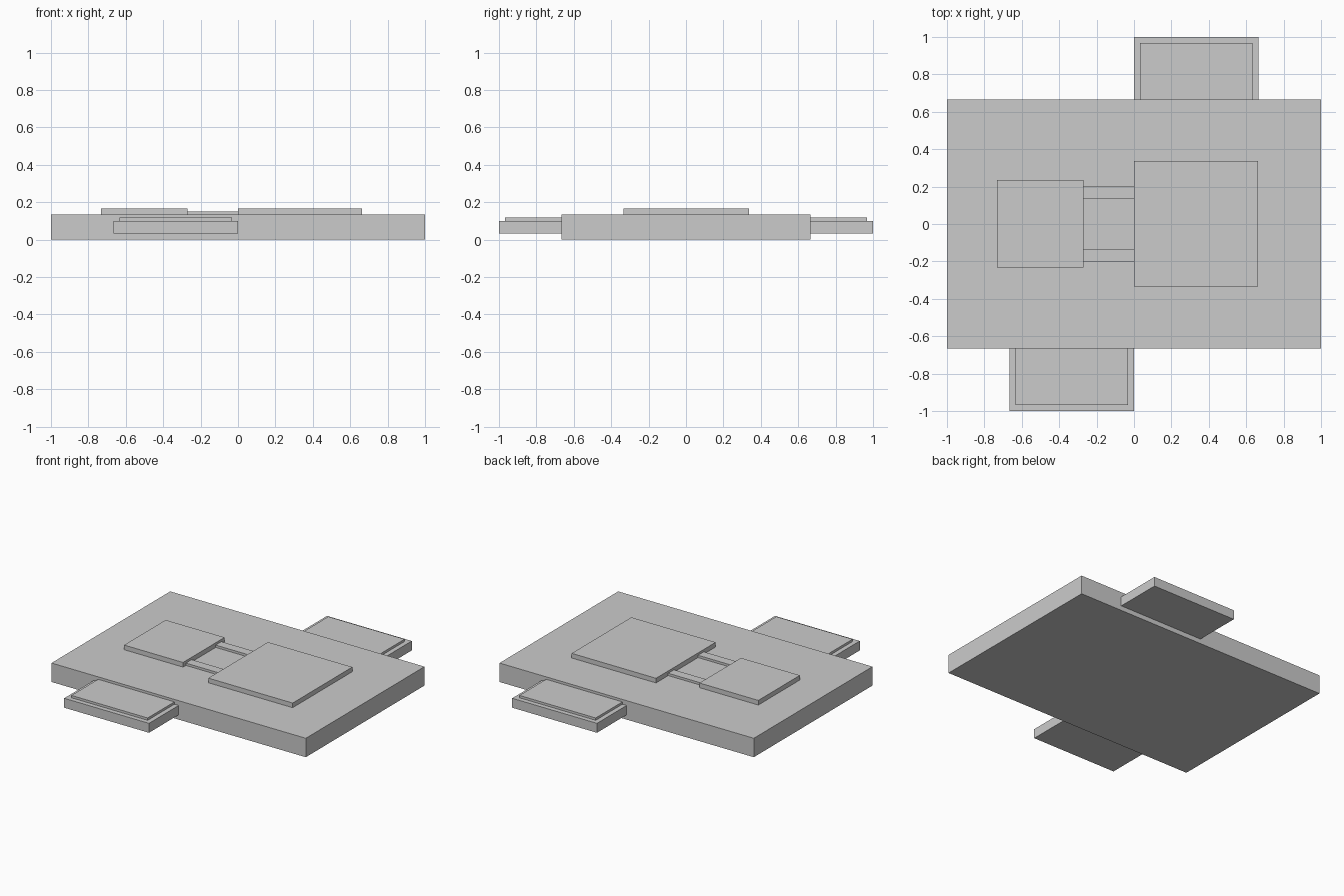
import bpy

if "Cube" in bpy.data.objects:
    bpy.data.objects.remove(bpy.data.objects["Cube"])


def box(name, x, y, z):
    """Axis-aligned box from (min, max) ranges."""
    mid = [(a + b) / 2 for a, b in (x, y, z)]
    bpy.ops.mesh.primitive_cube_add(size=1, location=mid)
    ob = bpy.context.object
    ob.name = name
    ob.scale = [b - a for a, b in (x, y, z)]
    bpy.ops.object.transform_apply(location=False, rotation=False, scale=True)
    return ob


# Main slab
TOP = 0.1345
box("base_slab", (-1, 1), (-0.6667, 0.6667), (0, TOP))

# Raised plates, sunk slightly into the slab
SINK = TOP - 0.02
box("large_plate", (0, 0.6633), (-0.3333, 0.3367), (SINK, 0.1675))
box("small_plate", (-0.7333, -0.27), (-0.2317, 0.235), (SINK, 0.1675))

# Two rails joining the plates
for side, name in ((1, "back_rail"), (-1, "front_rail")):
    y = sorted((side * 0.135, side * 0.2))
    box(name, (-0.29, 0.02), y, (SINK, 0.151))

# Side tabs with inset pads, rotated 180 degrees from each other
for side, name in ((1, "back"), (-1, "front")):
    def span(a, b):
        return sorted((side * a, side * b))
    box(name + "_tab", span(0, 0.6667), span(0.6, 1), (0.0335, 0.1005))
    box(name + "_pad", span(0.0333, 0.6333), span(0.6, 0.9667), (0.09, 0.117))
